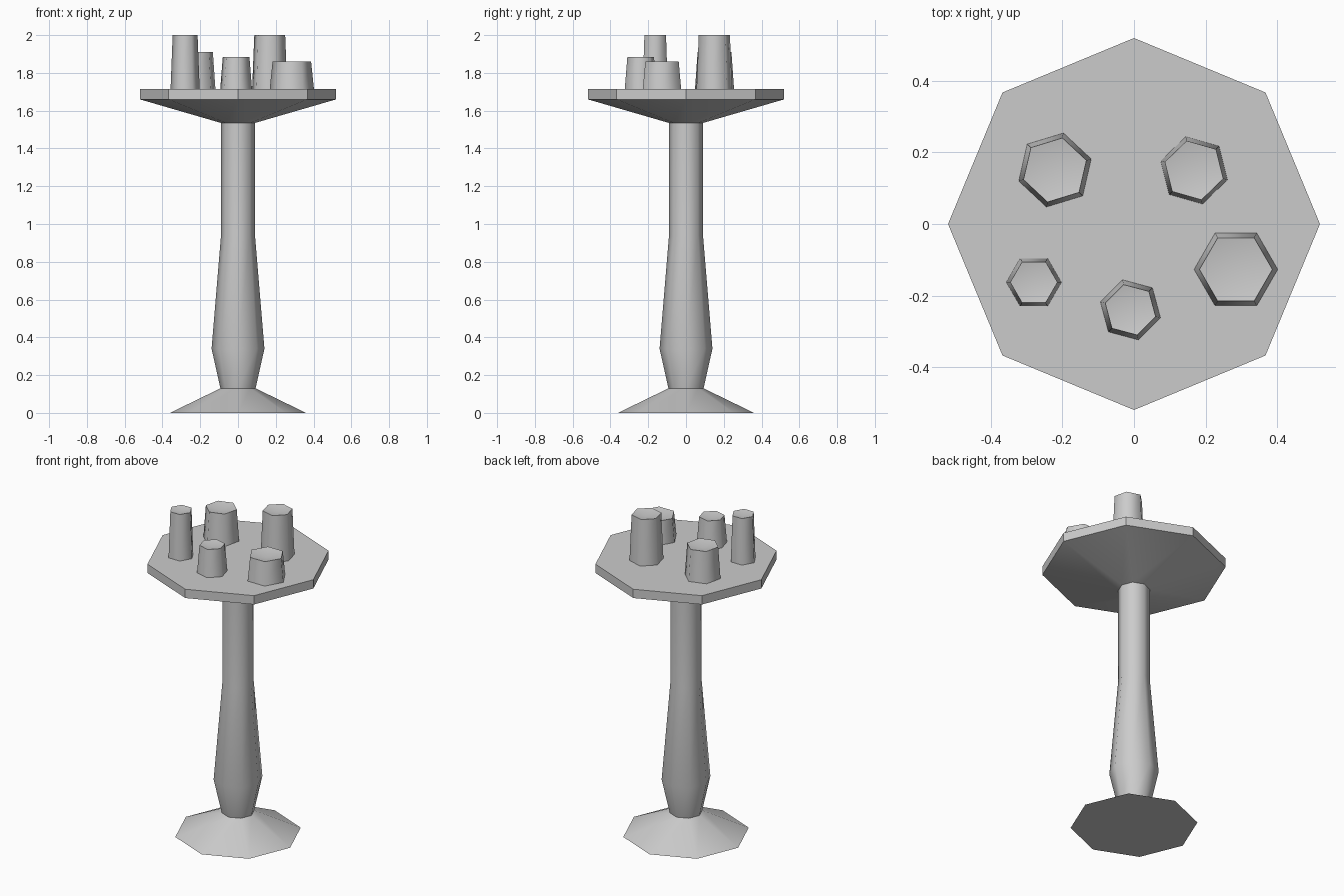
import bpy
import bmesh
from math import cos, sin, radians, tau

cube = bpy.data.objects.get("Cube")
if cube:
    bpy.data.objects.remove(cube, do_unlink=True)

grey = bpy.data.materials.new("plain_grey")
grey.use_nodes = True
colour = (0.6, 0.6, 0.6, 1)
grey.diffuse_color = colour
grey.node_tree.nodes["Principled BSDF"].inputs["Base Color"].default_value = colour


def lathe(name, profile, sides, smooth, centre=(0, 0), turn=0):
    """Spin a (radius, height) profile, listed bottom to top; radius 0 closes an end."""
    bm = bmesh.new()
    rings = []
    for r, z in profile:
        if r == 0:
            rings.append([bm.verts.new((0, 0, z))] * sides)
        else:
            angles = [radians(turn) + tau * i / sides for i in range(sides)]
            rings.append([bm.verts.new((r * cos(a), r * sin(a), z)) for a in angles])
    for low, high in zip(rings, rings[1:]):
        for i in range(sides):
            j = (i + 1) % sides
            corners = dict.fromkeys((low[i], low[j], high[j], high[i]))
            bm.faces.new(list(corners))
    mesh = bpy.data.meshes.new(name)
    bm.to_mesh(mesh)
    bm.free()
    mesh.materials.append(grey)
    obj = bpy.data.objects.new(name, mesh)
    obj.location = (*centre, 0)
    bpy.context.collection.objects.link(obj)
    bpy.ops.object.select_all(action="DESELECT")
    obj.select_set(True)
    bpy.context.view_layer.objects.active = obj
    bpy.ops.object.shade_smooth_by_angle(angle=radians(smooth))
    return obj


TRAY_TOP = 1.715

# Stand: flared foot, swelling column and faceted tray
lathe("foot", [(0, 0), (0.36, 0), (0.093, 0.13)], 8, 30)
lathe("column", [(0.093, 0.13), (0.14, 0.34), (0.09, 0.94), (0.09, 1.535)], 8, 50)
lathe("tray", [(0.09, 1.535), (0.52, 1.66), (0.52, TRAY_TOP), (0, TRAY_TOP)], 8, 30)

# Candles: centre x, y, base radius, top radius, top height, turn
candles = [
    (-0.28, -0.163, 0.077, 0.066, 2.0, 0),
    (0.168, 0.15, 0.097, 0.085, 2.0, 44),
    (-0.221, 0.151, 0.106, 0.092, 1.91, 17),
    (-0.01, -0.24, 0.087, 0.073, 1.885, 45),
    (0.285, -0.127, 0.117, 0.102, 1.86, 0),
]
for n, (x, y, base, top, height, turn) in enumerate(candles, 1):
    # The melted top dips slightly towards the middle
    profile = [(base, TRAY_TOP), (top, height), (0, height - 0.2 * top)]
    lathe(f"candle_{n}", profile, 6, 62, (x, y), turn)
